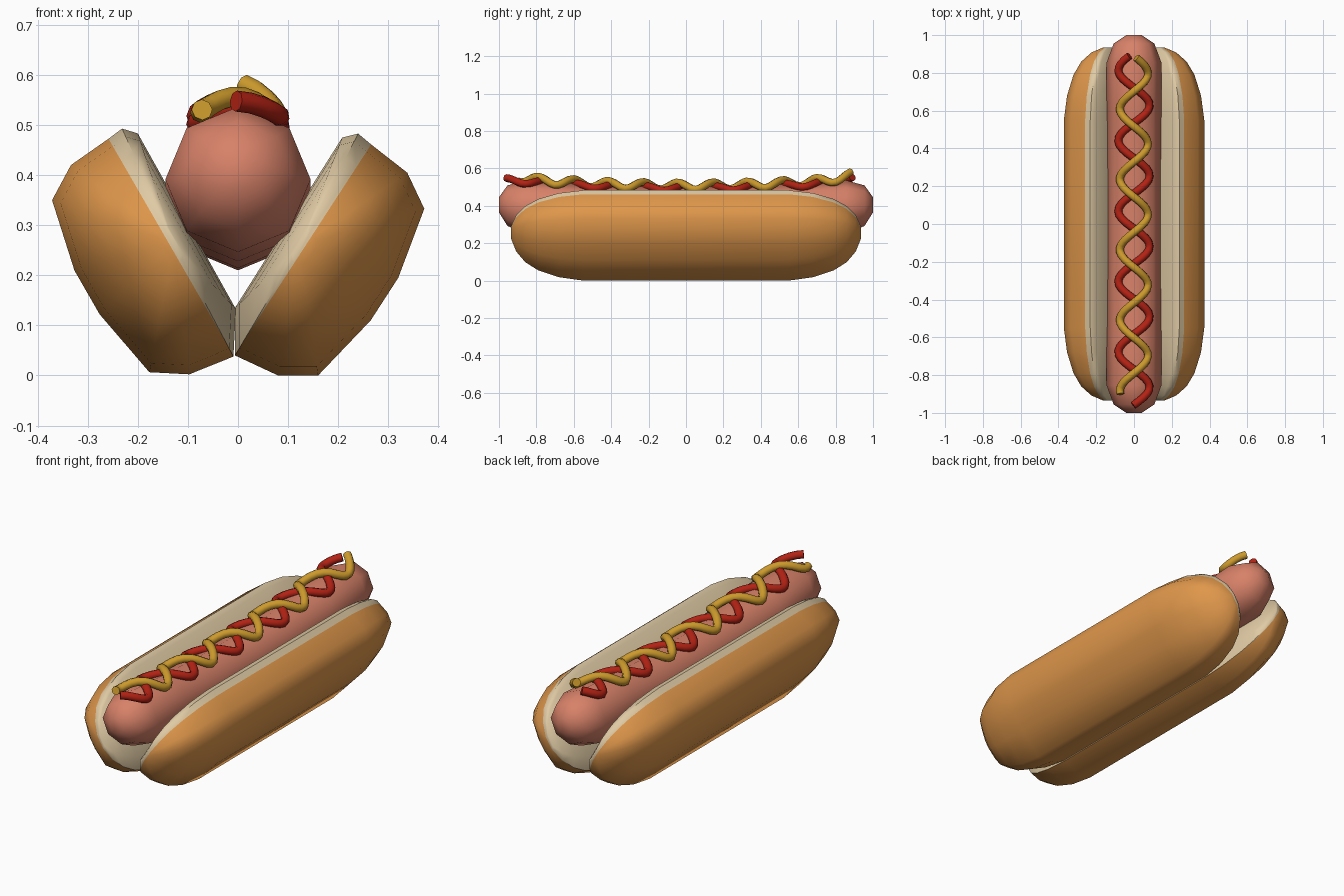
import bpy, bmesh, math
from mathutils import Vector, Matrix

if "Cube" in bpy.data.objects:
    bpy.data.objects.remove(bpy.data.objects["Cube"])


def material(name, rgb):
    m = bpy.data.materials.new(name)
    m.diffuse_color = (*rgb, 1)
    m.use_nodes = True
    m.node_tree.nodes["Principled BSDF"].inputs["Base Color"].default_value = m.diffuse_color
    return m


CRUST = material("bun crust", (0.74, 0.31, 0.07))
CRUMB = material("bun crumb", (0.74, 0.59, 0.37))
MEAT = material("sausage skin", (0.68, 0.22, 0.14))
YELLOW = material("mustard yellow", (0.60, 0.32, 0.025))
RED = material("ketchup red", (0.45, 0.016, 0.007))


def loft(rings):
    """Skin closed rings of points and cap both ends."""
    bm = bmesh.new()
    rows = [[bm.verts.new(p) for p in ring] for ring in rings]
    n = len(rows[0])
    for a, b in zip(rows, rows[1:]):
        for i in range(n):
            j = (i + 1) % n
            bm.faces.new((a[i], a[j], b[j], b[i]))
    bm.faces.new(rows[0])
    bm.faces.new(rows[-1])
    return bm


def finish(bm, name, mats, angle):
    bmesh.ops.recalc_face_normals(bm, faces=bm.faces[:])
    for f in bm.faces:
        f.smooth = True
    for e in bm.edges:
        e.smooth = e.calc_face_angle(0) < math.radians(angle)
    me = bpy.data.meshes.new(name)
    bm.to_mesh(me)
    bm.free()
    for m in mats:
        me.materials.append(m)
    ob = bpy.data.objects.new(name, me)
    bpy.context.collection.objects.link(ob)


def both_ends(steps):
    return [(-y, s) for y, s in reversed(steps)] + steps


def centre_z(y):
    """Height of the sausage axis, which bows down in the middle."""
    return 0.355 + 0.05 * y * y


# Sausage: eight-sided bowed capsule
steps = both_ends([(0.0, 0.145), (0.3, 0.145), (0.6, 0.145), (0.855, 0.145),
                   (0.955, 0.108), (1.0, 0.04)])
steps.pop(5)
rings = []
for y, r in steps:
    rings.append([(r * math.sin(k * math.pi / 4), y,
                   centre_z(y) + r * math.cos(k * math.pi / 4)) for k in range(8)])
finish(loft(rings), "sausage", [MEAT], 60)

# Bun halves: one profile shrunk toward the rounded ends, cut along the crumb line
PROFILE = [(-0.006, 0.04), (0.08, 0.0), (0.16, 0.0), (0.265, 0.11), (0.32, 0.195),
           (0.372, 0.333), (0.338, 0.405), (0.265, 0.462), (0.24, 0.483),
           (0.208, 0.475), (-0.006, 0.135)]
CX, CZ = 0.125, 0.26
BUN_STEPS = both_ends([(0.55, 1.0), (0.68, 0.93), (0.79, 0.79), (0.86, 0.62),
                       (0.908, 0.40), (0.935, 0.14)])
line_point = Vector((0.012, 0, 0.07))
line_normal = Vector((0.39, 0, -0.253)).normalized()

for side in ("right", "left"):
    bm = loft([[(CX + s * (x - CX), y, CZ + s * (z - CZ)) for x, z in PROFILE]
               for y, s in BUN_STEPS])
    bmesh.ops.bisect_plane(bm, geom=bm.verts[:] + bm.edges[:] + bm.faces[:],
                           plane_co=line_point, plane_no=line_normal)
    for f in bm.faces:
        inner = (f.calc_center_median() - line_point).dot(line_normal) < 0
        f.material_index = 1 if inner else 0
    if side == "left":
        # mirrored and opened slightly less
        pivot = Vector((0, 0, 0.1))
        m = (Matrix.Scale(-1, 4, (1, 0, 0)) @ Matrix.Translation((0.012, 0, -0.002))
             @ Matrix.Translation(pivot) @ Matrix.Rotation(math.radians(-3), 4, 'Y')
             @ Matrix.Translation(-pivot))
        bmesh.ops.transform(bm, matrix=m, verts=bm.verts[:])
    finish(bm, "bun_half_" + side, [CRUST, CRUMB], 50)


# Sauces: wavy tubes lying over the sausage
def sauce(name, mat, y0, y1, peak, amp, lift, drop, end_rise):
    cu = bpy.data.curves.new(name, 'CURVE')
    cu.dimensions = '3D'
    cu.bevel_depth = 0.021
    cu.bevel_resolution = 2
    cu.use_fill_caps = True
    n = 90
    sp = cu.splines.new('POLY')
    sp.points.add(n)
    for i, p in enumerate(sp.points):
        y = y0 + (y1 - y0) * i / n
        w = math.cos(2 * math.pi * (y - peak) / 0.373)
        z = centre_z(y) + lift - drop * w * w + end_rise * max(0, (y - 0.75) / 0.13)
        p.co = (amp * w, y, z, 1)
    sp.use_smooth = True
    cu.materials.append(mat)
    ob = bpy.data.objects.new(name, cu)
    bpy.context.collection.objects.link(ob)


sauce("mustard", YELLOW, -0.90, 0.88, 0.796, 0.075, 0.17, 0.038, 0.018)
sauce("ketchup", RED, -0.96, 0.89, 0.628, 0.083, 0.147, 0.022, 0.012)
